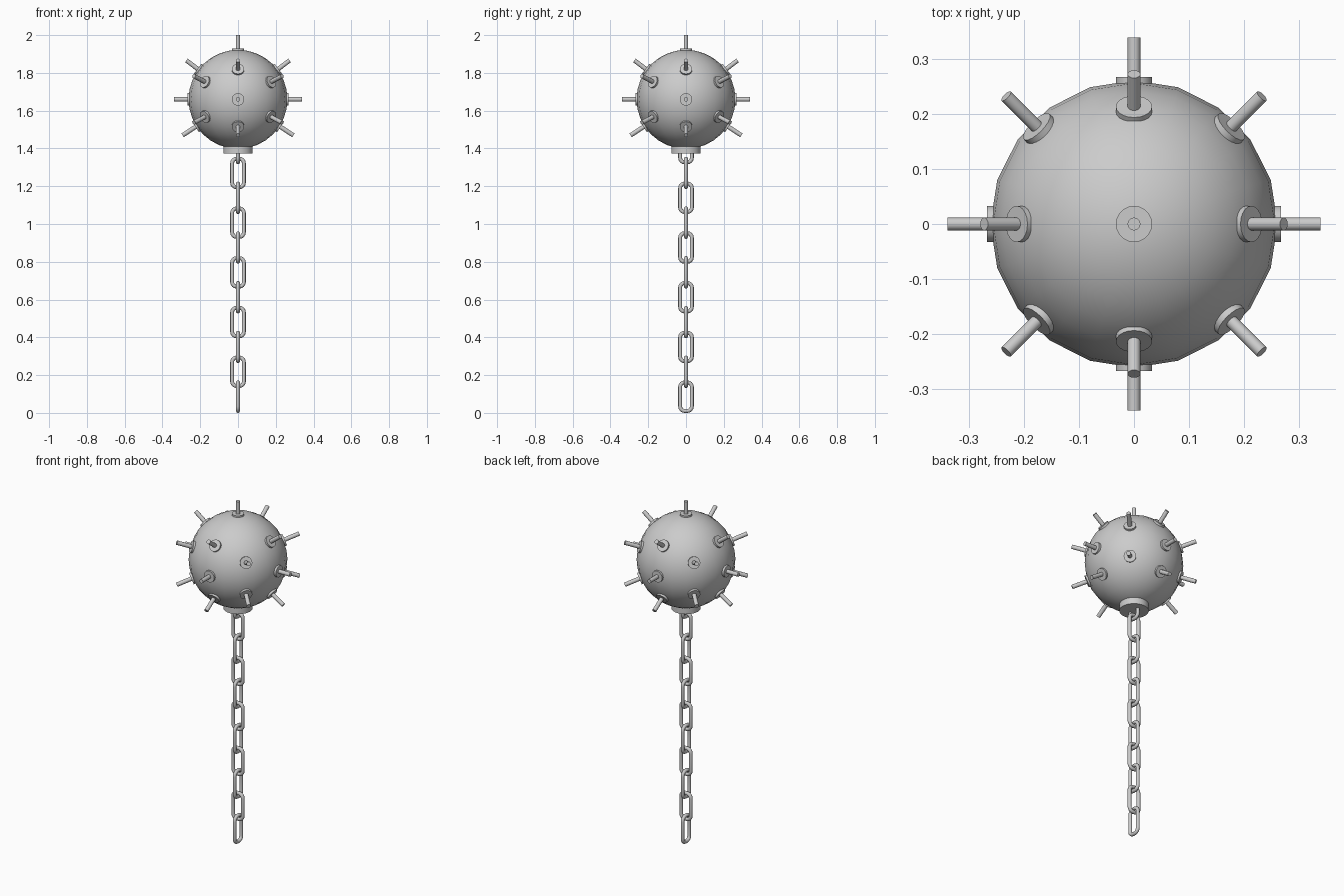
import bpy, math
from mathutils import Vector

if "Cube" in bpy.data.objects:
    bpy.data.objects.remove(bpy.data.objects["Cube"])

CENTRE = Vector((0, 0, 1.66))
R = 0.262


def smooth(ob, name):
    ob.name = name
    bpy.ops.object.select_all(action='DESELECT')
    ob.select_set(True)
    bpy.context.view_layer.objects.active = ob
    bpy.ops.object.shade_smooth_by_angle(angle=math.radians(40))


def rod(name, direction, r0, r1, radius, sides):
    """Cylinder along a ray from the ball centre, between distances r0 and r1."""
    d = Vector(direction).normalized()
    bpy.ops.mesh.primitive_cylinder_add(
        vertices=sides, radius=radius, depth=r1 - r0,
        location=CENTRE + d * (r0 + r1) / 2,
        rotation=d.to_track_quat('Z', 'Y').to_euler())
    smooth(bpy.context.object, name)


def spike(az, el, tip):
    a, e = math.radians(az), math.radians(el)
    d = (math.cos(a) * math.cos(e), math.sin(a) * math.cos(e), math.sin(e))
    rod("spike_base", d, 0.235, 0.268, 0.033, 20)
    rod("spike", d, 0.24, tip, 0.0117, 16)


# ball
bpy.ops.mesh.primitive_uv_sphere_add(segments=20, ring_count=16, radius=R, location=CENTRE)
ball = bpy.context.object
ball.name = "ball"
bpy.ops.object.shade_smooth()

# spikes: top, then rings at several elevations
spike(0, 90, 0.34)
for start, el, tip in ((0, 37, 0.342), (45, 20.5, 0.352), (0, 0, 0.34),
                       (45, -20.5, 0.352), (0, -33, 0.35)):
    for k in range(4):
        spike(start + 90 * k, el, tip)

# collar under the ball
rod("collar", (0, 0, -1), 0.24, 0.286, 0.078, 32)

# chain link mesh: round wire swept around a rounded rectangle
WIRE, HALF_W, HALF_H, CORNER = 0.0103, 0.031, 0.0757, 0.024
path = []
for q, (sx, sz) in enumerate(((1, 1), (-1, 1), (-1, -1), (1, -1))):
    for j in range(5):
        a = math.pi / 2 * (q + j / 4)
        n = Vector((math.cos(a), 0, math.sin(a)))
        path.append((Vector((sx * (HALF_W - CORNER), 0, sz * (HALF_H - CORNER))) + n * CORNER, n))
SIDES = 10
verts, faces = [], []
for p, n in path:
    for s in range(SIDES):
        t = 2 * math.pi * s / SIDES
        verts.append(p + n * WIRE * math.cos(t) + Vector((0, WIRE * math.sin(t), 0)))
N = len(path)
for i in range(N):
    for s in range(SIDES):
        a, b = i * SIDES, (i + 1) % N * SIDES
        t = (s + 1) % SIDES
        faces.append((a + s, a + t, b + t, b + s))
link_mesh = bpy.data.meshes.new("chain_link")
link_mesh.from_pydata(verts, [], faces)
for f in link_mesh.polygons:
    f.use_smooth = True

# chain: alternate links turned by 90 degrees, the top one set into the collar
for i in range(11):
    link = bpy.data.objects.new("chain_link", link_mesh)
    bpy.context.collection.objects.link(link)
    link.location.z = 0.086 + 0.1316 * i
    link.rotation_euler.z = 0 if i % 2 else math.pi / 2
